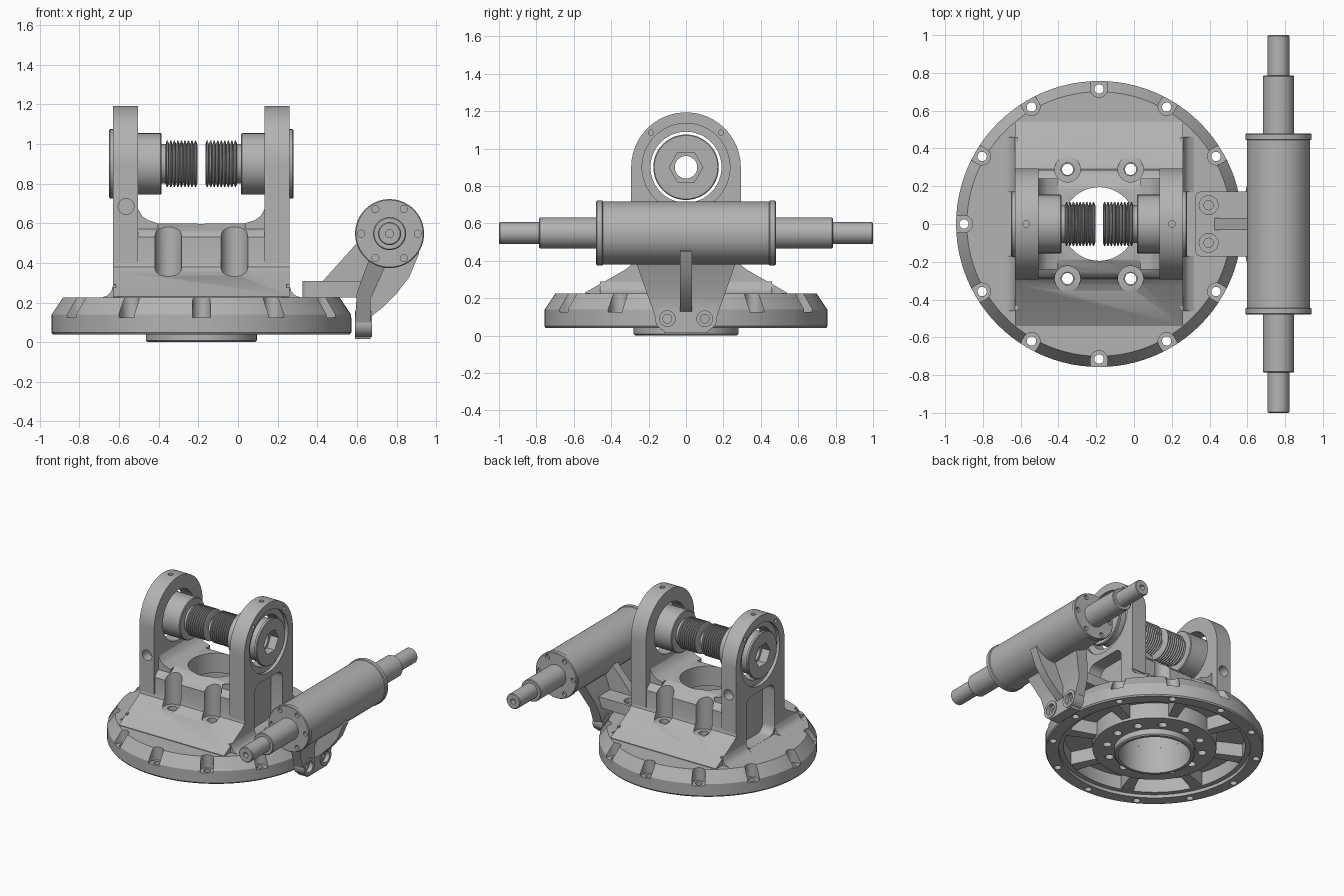
import bpy, bmesh, math
from mathutils import Matrix

cube = bpy.data.objects.get("Cube")
if cube:
    bpy.data.objects.remove(cube)

steel = bpy.data.materials.new("grey_steel")
steel.use_nodes = True
GREY = (0.45, 0.45, 0.45, 1)
steel.diffuse_color = GREY
steel.node_tree.nodes["Principled BSDF"].inputs["Base Color"].default_value = GREY

CX = -0.185      # axis of the round base
PIN_Z = 0.9      # height of the pin axis
parts = []


def place(axis, u, v, w):
    return {"x": (w, u, v), "y": (u, w, v), "z": (u, v, w)}[axis]


def finish(name, bm, keep):
    bmesh.ops.remove_doubles(bm, verts=bm.verts, dist=1e-5)
    bmesh.ops.recalc_face_normals(bm, faces=bm.faces)
    mesh = bpy.data.meshes.new(name)
    bm.to_mesh(mesh)
    bm.free()
    mesh.materials.append(steel)
    obj = bpy.data.objects.new(name, mesh)
    bpy.context.collection.objects.link(obj)
    if keep:
        parts.append(obj)
    return obj


def prism(name, pts, axis, lo, hi, keep=True):
    """Extrude a flat outline along an axis."""
    bm = bmesh.new()
    a, b = [[bm.verts.new(place(axis, u, v, w)) for u, v in pts] for w in (lo, hi)]
    bm.faces.new(a)
    bm.faces.new(b)
    for i in range(len(pts)):
        j = (i + 1) % len(pts)
        bm.faces.new((a[i], a[j], b[j], b[i]))
    return finish(name, bm, keep)


def lathe(name, profile, axis, cu, cv, n=64):
    """Spin a closed (radius, distance) profile around an axis."""
    bm = bmesh.new()
    rings = []
    for r, h in profile:
        rings.append([bm.verts.new(place(axis, cu + r * math.cos(math.tau * k / n),
                                         cv + r * math.sin(math.tau * k / n), h)) for k in range(n)])
    for i, ring in enumerate(rings):
        j = (i + 1) % len(rings)
        if profile[i][0] == 0 and profile[j][0] == 0:
            continue
        for k in range(n):
            m = (k + 1) % n
            bm.faces.new((ring[k], ring[m], rings[j][m], rings[j][k]))
    return finish(name, bm, True)


def arc(cu, cv, r, start, end, n):
    angles = [math.radians(start + (end - start) * i / n) for i in range(n + 1)]
    return [(cu + r * math.cos(t), cv + r * math.sin(t)) for t in angles]


def circle(cu, cv, r, n=24):
    return arc(cu, cv, r, 0, 360, n)[:-1]


def rounded(u0, u1, v0, v1, r):
    return (arc(u1 - r, v1 - r, r, 0, 90, 5) + arc(u0 + r, v1 - r, r, 90, 180, 5)
            + arc(u0 + r, v0 + r, r, 180, 270, 5) + arc(u1 - r, v0 + r, r, 270, 360, 5))


def combine(obj, tool, mode="DIFFERENCE"):
    mod = obj.modifiers.new("cut", "BOOLEAN")
    mod.operation, mod.solver, mod.object = mode, "EXACT", tool
    bpy.context.view_layer.objects.active = obj
    bpy.ops.object.modifier_apply(modifier=mod.name)
    bpy.data.objects.remove(tool)


def cut(obj, pts, axis, lo, hi, turn=None):
    tool = prism("cutter", pts, axis, lo, hi, False)
    if turn is not None:
        tool.data.transform(Matrix.Translation((CX, 0, 0)) @ Matrix.Rotation(math.radians(turn), 4, "Z"))
    combine(obj, tool)


# Round base, hollow underneath with a central collar
base = lathe("base_flange", [
    (0.25, 0), (0.27, 0), (0.28, 0.008), (0.28, 0.05), (0.43, 0.05), (0.43, 0.17), (0.63, 0.17),
    (0.63, 0.065), (0.665, 0.065), (0.665, 0.04), (0.75, 0.04), (0.757, 0.05), (0.757, 0.14),
    (0.7, 0.225), (0.25, 0.225)], "z", CX, 0, 96)
notch = arc(0.715, 0, 0.045, 90, 270, 10) + [(0.8, -0.045), (0.8, 0.045)]
for a in range(0, 360, 30):
    cut(base, notch, "z", 0.125, 0.3, a)
    cut(base, circle(0.715, 0, 0.025, 16), "z", 0, 0.3, a)
    cut(base, circle(0.334, 0, 0.03, 16), "z", 0, 0.3 if a % 180 in (60, 120) else 0.12, a)
for i in range(8):
    rib = prism("base_rib", [(0.41, -0.03), (0.65, -0.045), (0.65, 0.045), (0.41, 0.03)], "z", 0.07, 0.19)
    rib.data.transform(Matrix.Translation((CX, 0, 0)) @ Matrix.Rotation(math.radians(45 * i + 22.5), 4, "Z"))

# Yoke: flared saddle block, two upright arms, fillets between them
flank = [(0.54, 0.2), (0.54, 0.23), (0.32, 0.355), (0.292, 0.38), (0.285, 0.41), (0.285, 0.53), (0.26, 0.56), (0.19, 0.6)]
yoke = prism("yoke", flank + [(-y, z) for y, z in reversed(flank)], "x", -0.63, 0.26)
for lo, hi in ((-0.63, -0.505), (0.135, 0.26)):
    outline = [(0.293, 0.4)] + arc(0, PIN_Z, 0.293, 0, 180, 40) + [(-0.293, 0.4)]
    combine(yoke, prism("arm", outline, "x", lo, hi, False), "UNION")
for s in (-1, 1):
    # inner fillet at the foot of each arm
    prism("arm_fillet", [(CX + s * h, z) for h, z in
          [(0.33, 0.54), (0.33, 0.69), (0.318, 0.67), (0.3, 0.638), (0.27, 0.616), (0.22, 0.6), (0.22, 0.54)]],
          "y", -0.24, 0.24)
    # outer skirt running onto the base
    for e in (-1, 1):
        prism("side_skirt", [(CX + s * h, z) for h, z in
              [(0.43, 0.21), (0.51, 0.222), (0.475, 0.235), (0.455, 0.255), (0.445, 0.29), (0.43, 0.29)]],
              "y", *sorted((e * 0.17, e * 0.46)))
    # pin bore, bearing seat, weight-saving pocket and small holes
    face = CX + s * 0.445
    cut(yoke, circle(0, PIN_Z, 0.19, 48), "x", face - 0.16, face + 0.16)
    cut(yoke, circle(0, PIN_Z, 0.235, 48), "x", face - 0.025, face + 0.025)
    cut(yoke, rounded(-0.17, 0.17, 0.226, 0.62, 0.06), "x", face - 0.1, face + 0.1)
    cut(yoke, circle(CX + s * 0.385, 0, 0.018, 12), "z", 1.15, 1.3)
    for e in (-1, 1):
        cut(yoke, circle(e * 0.187, 1.085, 0.014, 12), "x", face - 0.03, face + 0.03)
        # stud pockets in the flared walls
        cut(yoke, circle(CX + s * 0.167, e * 0.29, 0.068), "z", 0.335, 0.8)
        cut(yoke, circle(CX + s * 0.167, e * 0.29, 0.035, 16), "z", 0.1, 0.5)
        if s < 0:
            cut(yoke, circle(-0.565, 0.685, 0.04), "y", *sorted((e * 0.22, e * 0.4)))
cut(yoke, circle(CX, 0, 0.25, 48), "z", 0.1, 0.45)
cut(yoke, circle(CX, 0, 0.195, 48), "z", 0.3, 0.8)

# Pair of threaded pins facing each other
for s, side in ((-1, "right"), (1, "left")):
    profile = [(0.06, 0.465), (0.17, 0.465), (0.175, 0.46), (0.175, 0.445), (0.155, 0.445),
               (0.155, 0.205), (0.15, 0.2), (0.1, 0.2), (0.1, 0.18)]
    turns = 9
    pitch = 0.16 / turns
    for i in range(turns):
        h = 0.18 - i * pitch
        profile += [(0.117, h - 0.3 * pitch), (0.117, h - 0.6 * pitch), (0.097, h - pitch)]
    profile.append((0.06, 0.02))
    pin = lathe(side + "_threaded_pin", [(r, CX + s * h) for r, h in profile], "x", 0, PIN_Z, 48)
    cut(pin, circle(0, PIN_Z, 0.09, 6), "x", *sorted((CX + s * 0.4, CX + s * 0.5)))

# Linear actuator: barrel, end caps, stepped shaft with centre holes
AX, AZ = 0.765, 0.548
half = [(0, 0.96), (0.02, 0.96), (0.02, 1), (0.053, 1), (0.058, 0.995), (0.058, 0.785), (0.078, 0.785),
        (0.083, 0.78), (0.083, 0.48), (0.169, 0.48), (0.174, 0.475), (0.174, 0.448), (0.168, 0.444)]
actuator = lathe("actuator", half + [(r, -h) for r, h in reversed(half)], "y", AX, AZ)
for e in (-1, 1):
    for u, v in circle(AX, AZ, 0.143, 6):
        cut(actuator, circle(u, v, 0.018, 12), "y", *sorted((e * 0.46, e * 0.6)))

# Bracket that carries the actuator
foot = prism("bracket_foot", rounded(0.325, 0.64, -0.172, 0.172, 0.03), "z", 0.226, 0.308)
leg = prism("bracket_leg", [(0.59, 0.015), (0.67, 0.015), (0.67, 0.1), (0.67, 0.22), (0.76, 0.42),
                            (0.68, 0.47), (0.6, 0.25), (0.59, 0.1)], "y", -1, 1)
for v in leg.data.vertices:
    z = v.co.z
    v.co.y *= 0.165 + (z - 0.1) * (0.35 if z > 0.1 else 0.6)
for e in (-1, 1):
    cut(foot, circle(0.395, e * 0.1, 0.05), "z", 0.27, 0.4)
    cut(foot, circle(0.395, e * 0.1, 0.025, 16), "z", 0.2, 0.4)
    boss = prism("bracket_boss", circle(e * 0.1, 0.09, 0.065), "x", 0.59, 0.676)
    for piece in (leg, boss):
        cut(piece, circle(e * 0.1, 0.09, 0.042), "x", 0.645, 0.8)
        cut(piece, circle(e * 0.1, 0.09, 0.024, 16), "x", 0.5, 0.8)
prism("inner_gusset", [(0.42, 0.3), (0.6, 0.5), (0.7, 0.5), (0.68, 0.4), (0.61, 0.25)], "y", -0.032, 0.032)
prism("outer_gusset", [(0.66, 0.12), (0.73, 0.175), (0.8, 0.245), (0.865, 0.33), (0.915, 0.45),
                       (0.8, 0.52), (0.69, 0.43), (0.66, 0.24)], "y", -0.032, 0.032)

# Smooth the round surfaces and keep the edges crisp
bpy.ops.object.select_all(action="DESELECT")
for obj in parts:
    obj.select_set(True)
bpy.context.view_layer.objects.active = yoke
bpy.ops.object.shade_smooth_by_angle(angle=math.radians(32))
